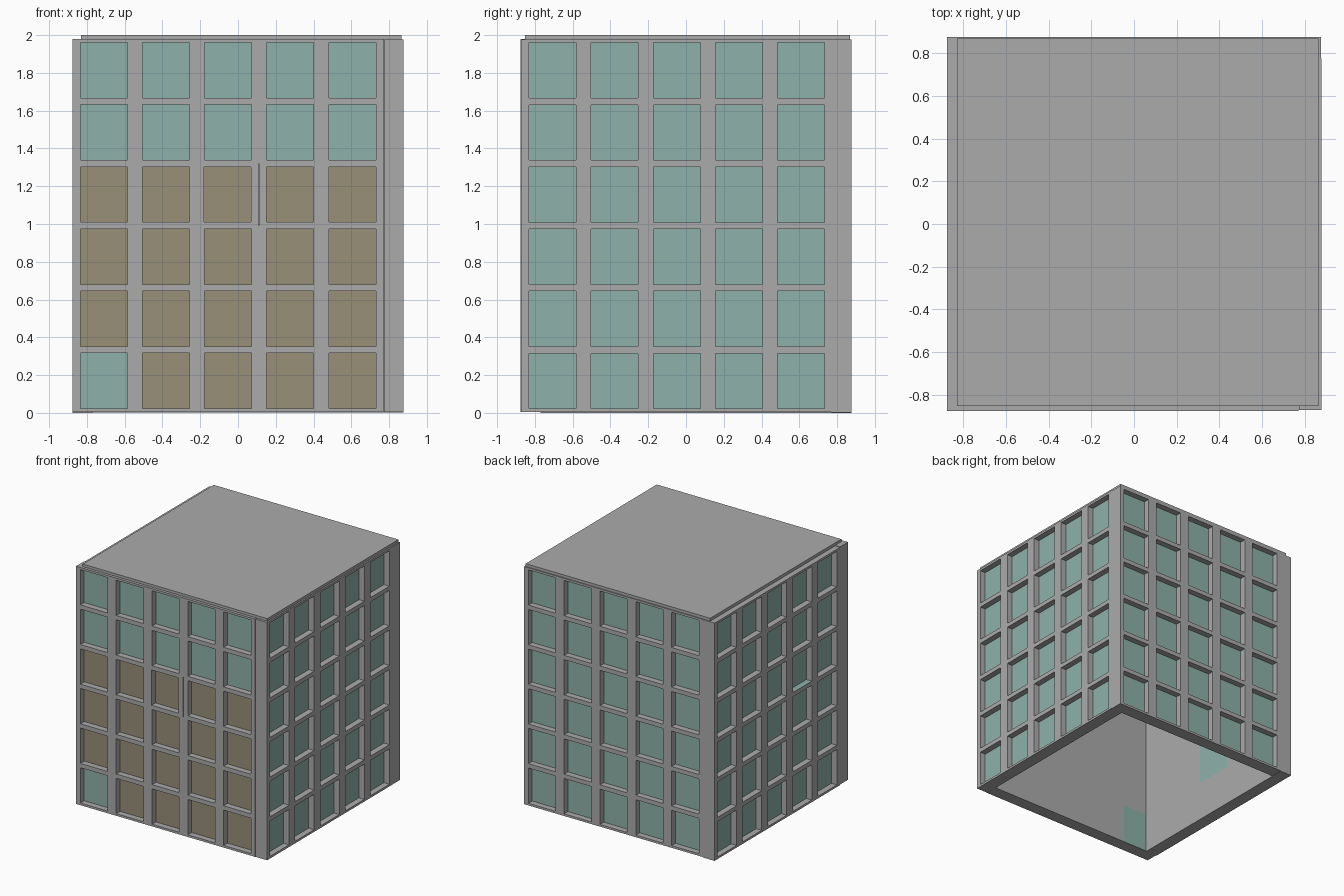
import bpy, bmesh
from math import radians
from mathutils import Matrix

if "Cube" in bpy.data.objects:
    bpy.data.objects.remove(bpy.data.objects["Cube"])

COLS, ROWS = 5, 6
H = 0.875            # half width of the block
CELL = 0.329         # window bay size
T = 0.105            # wall thickness
RECESS = 0.05        # depth of the glass
MX, MZ = 0.04, 0.018  # frame margins around each opening


def material(name, color):
    m = bpy.data.materials.new(name)
    m.diffuse_color = (*color, 1)
    m.use_nodes = True
    m.node_tree.nodes["Principled BSDF"].inputs["Base Color"].default_value = m.diffuse_color
    return m


FRAME, TEAL, BROWN = 0, 1, 2
MATS = [material("frame_grey", (0.41, 0.41, 0.41)),
        material("teal_glass", (0.273, 0.443, 0.40)),
        material("brown_glass", (0.313, 0.279, 0.19))]


def finish(name, bm):
    mesh = bpy.data.meshes.new(name)
    bm.to_mesh(mesh)
    bm.free()
    ob = bpy.data.objects.new(name, mesh)
    bpy.context.collection.objects.link(ob)
    for m in MATS:
        mesh.materials.append(m)
    return ob


def wall(name, turn, base, brown=(), gap=None, teal_back=None, teal_sill=None):
    """Pinwheel wall made of 5 x 6 recessed window bays."""
    bm = bmesh.new()

    def rect(x0, x1, z0, z1, y):
        return [bm.verts.new(p) for p in
                ((x0, y, z0), (x1, y, z0), (x1, y, z1), (x0, y, z1))]

    def face(verts, mat=FRAME):
        bm.faces.new(verts).material_index = mat

    for r in range(ROWS):
        for c in range(COLS):
            x0, z0 = -H + c * CELL, base + r * CELL
            x1, z1 = x0 + CELL, z0 + CELL
            slip = 0.004 if (c, r) == gap else 0
            a, b = x0 + MX - slip, x1 - MX - slip
            outer = rect(x0, x1 - slip, z0, z1, -H)
            lip = rect(a, b, z0 + MZ, z1 - MZ, -H)
            deep = rect(a, b, z0 + MZ, z1 - MZ, -H + RECESS)
            back = rect(x0, x1 - slip, z0, z1, -H + T)
            # side order: bottom, right, top, left
            edge = [r == 0, c == COLS - 1 or slip > 0, r == ROWS - 1,
                    c == 0 or (c - 1, r) == gap]
            for i in range(4):
                j = (i + 1) % 4
                face((outer[i], outer[j], lip[j], lip[i]))
                sill = i == 0 and (c, r) == teal_sill
                face((lip[i], lip[j], deep[j], deep[i]), TEAL if sill else FRAME)
                if edge[i]:
                    face((outer[j], outer[i], back[i], back[j]))
            face(deep, BROWN if (c, r) in brown else TEAL)
            face(back[::-1], TEAL if (c, r) == teal_back else FRAME)
    bmesh.ops.remove_doubles(bm, verts=bm.verts, dist=0.0005)
    bm.transform(Matrix.Rotation(radians(90 * turn), 4, 'Z'))
    return finish(name, bm)


# Four walls, each overlapping the end of the next
brown = {(c, r) for c in range(COLS) for r in range(4)} - {(0, 0)}
wall("front_wall", 0, 0.005, brown, gap=(2, 3), teal_back=(0, 0))
right = wall("right_wall", 1, 0.004)
right.location = (0.002, 0.004, 0)  # small visible seam at the front corner
wall("back_wall", 2, 0.003)
wall("left_wall", 3, 0.0, teal_back=(2, 1), teal_sill=(3, 3))

# Flat roof slab, slightly off centre
bm = bmesh.new()
bmesh.ops.create_cube(bm, size=1)
bmesh.ops.scale(bm, vec=(1.695, 1.72, 0.025), verts=bm.verts)
bmesh.ops.translate(bm, vec=(0.0175, 0.008, 1.9875), verts=bm.verts)
finish("roof_slab", bm)
